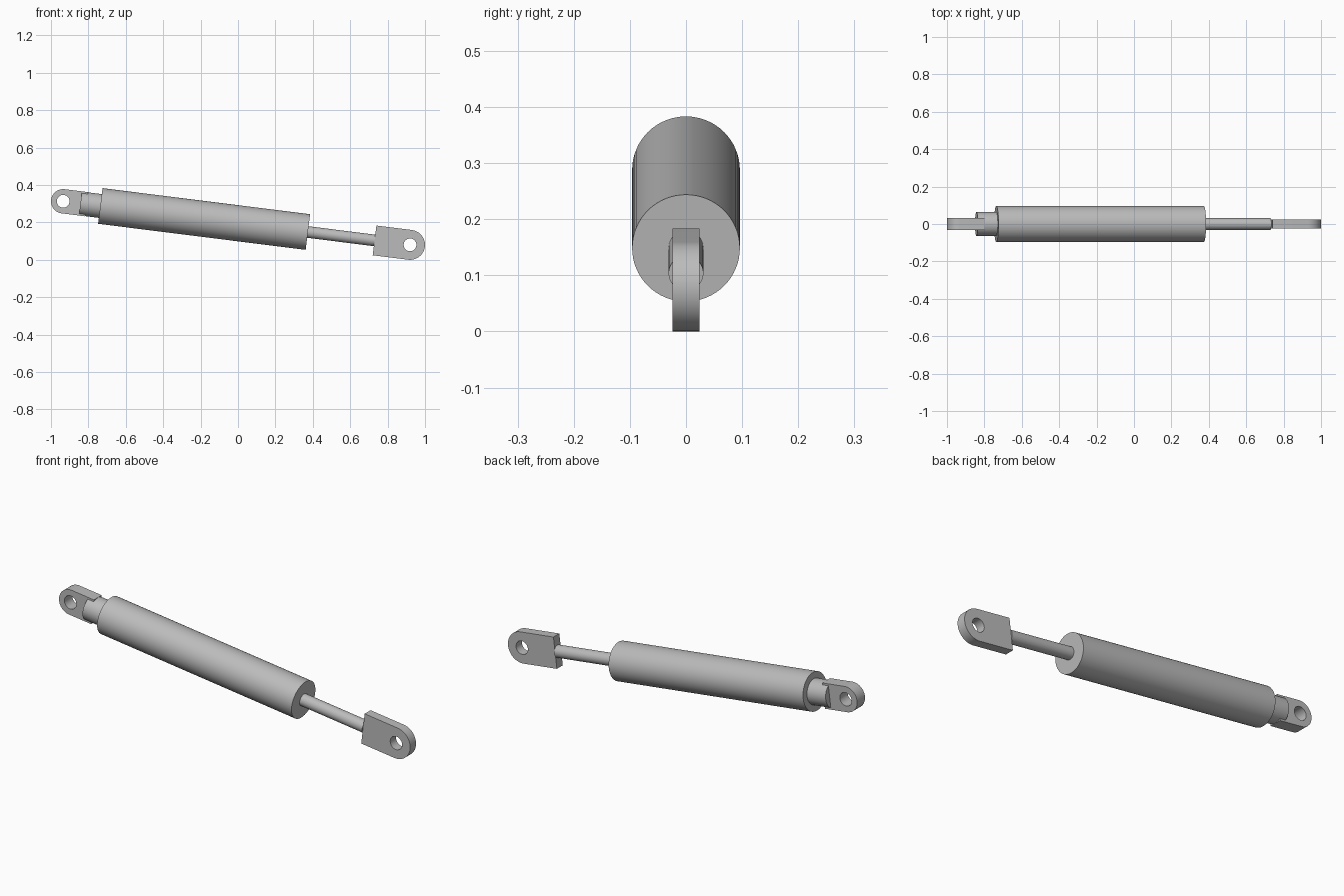
import bpy, bmesh, math
from mathutils import Matrix, Vector

cube = bpy.data.objects.get("Cube")
if cube:
    bpy.data.objects.remove(cube, do_unlink=True)

steel = bpy.data.materials.new("grey_steel")
steel.use_nodes = True
GREY = (0.5, 0.5, 0.5, 1)
steel.diffuse_color = GREY
steel.node_tree.nodes["Principled BSDF"].inputs["Base Color"].default_value = GREY

# Parts are built along x, then tilted together
TILT = Matrix.Translation((0, 0, 0.1955)) @ Matrix.Rotation(math.radians(7.16), 4, 'Y')


def finish(name, bm):
    bmesh.ops.recalc_face_normals(bm, faces=bm.faces)
    bm.transform(TILT)
    mesh = bpy.data.meshes.new(name)
    bm.to_mesh(mesh)
    bm.free()
    mesh.materials.append(steel)
    obj = bpy.data.objects.new(name, mesh)
    bpy.context.collection.objects.link(obj)
    bpy.ops.object.select_all(action='DESELECT')
    obj.select_set(True)
    bpy.context.view_layer.objects.active = obj
    bpy.ops.object.shade_smooth_by_angle(angle=math.radians(30))


def rod(name, start, end, radius):
    bm = bmesh.new()
    place = Matrix.Translation(((start + end) / 2, 0, 0)) @ Matrix.Rotation(math.pi / 2, 4, 'Y')
    bmesh.ops.create_cone(bm, cap_ends=True, segments=64, radius1=radius,
                          radius2=radius, depth=end - start, matrix=place)
    finish(name, bm)


def arc(cx, radius, begin, sweep, count):
    return [Vector((cx + radius * math.cos(begin + sweep * i / count), 0,
                    radius * math.sin(begin + sweep * i / count))) for i in range(count + 1)]


def lug(name, hole_x, base_x, radius, hole_radius, half_thick):
    """Plate with one rounded end, one square end and a pin hole."""
    side = 1 if hole_x > base_x else -1
    outer = arc(hole_x, radius, -side * math.pi / 2, math.pi, 32)
    outer += [Vector((base_x, 0, side * radius)), Vector((base_x, 0, -side * radius))]
    hole = arc(hole_x, hole_radius, 0, math.tau, 40)[:-1]
    bm = bmesh.new()
    for loop in (outer, hole):
        verts = [bm.verts.new(p - Vector((0, half_thick, 0))) for p in loop]
        for a, b in zip(verts, verts[1:] + verts[:1]):
            bm.edges.new((a, b))
    bmesh.ops.triangle_fill(bm, edges=bm.edges[:], use_beauty=True, normal=(0, -1, 0))
    geom = bmesh.ops.extrude_face_region(bm, geom=bm.faces[:], use_keep_orig=True)["geom"]
    moved = [v for v in geom if isinstance(v, bmesh.types.BMVert)]
    bmesh.ops.translate(bm, verts=moved, vec=(0, 2 * half_thick, 0))
    finish(name, bm)


# Body, neck and piston rod
rod("barrel", -0.742, 0.3765, 0.096)
rod("barrel_neck", -0.849, -0.742, 0.064)
rod("piston_rod", 0.3765, 0.736, 0.031)

# Mounting eyes at both ends
lug("barrel_eye", -0.942, -0.815, 0.065, 0.034, 0.032)
lug("rod_eye", 0.927, 0.736, 0.08, 0.034, 0.024)
